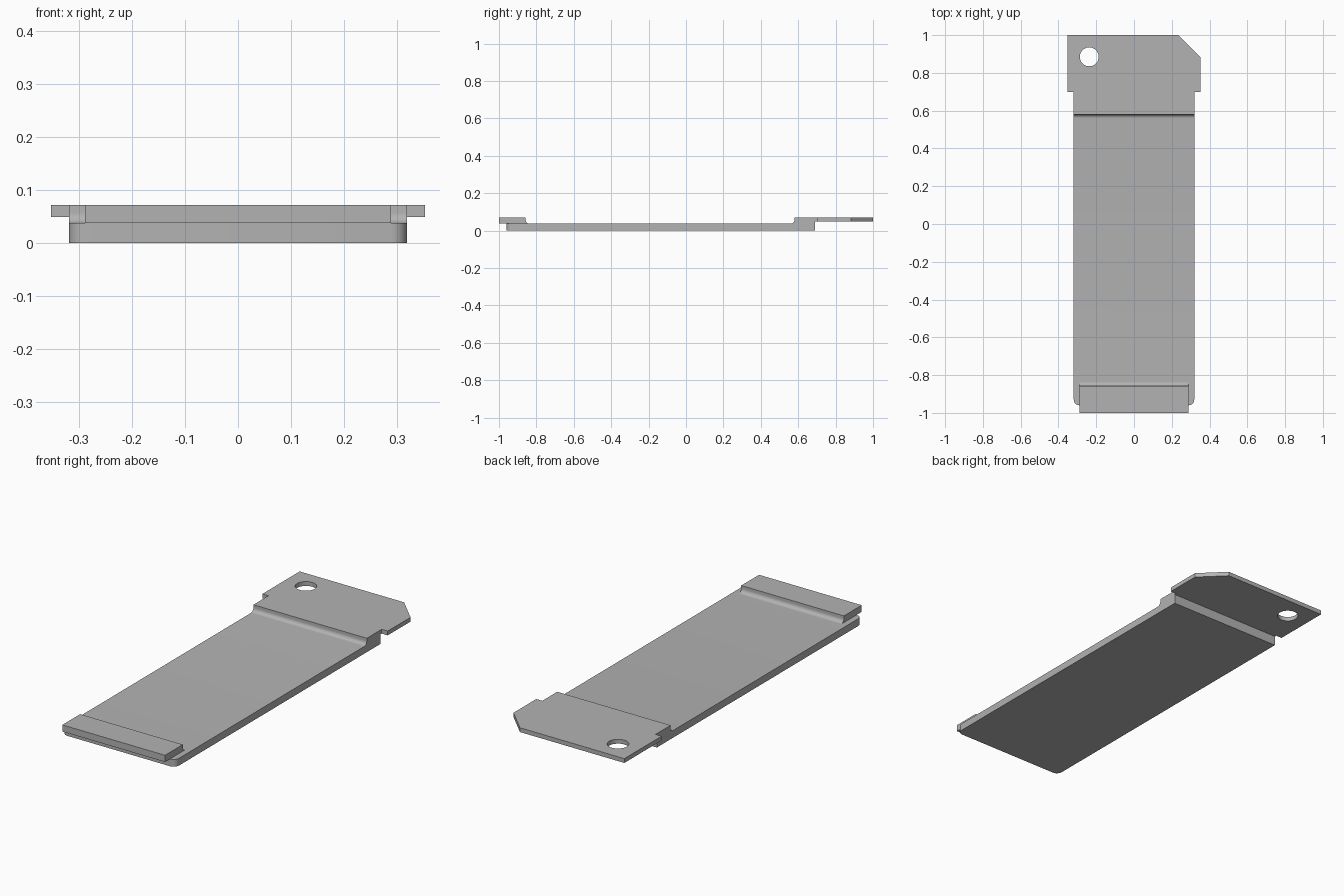
import bpy, bmesh
from math import sin, cos, pi
from mathutils import Vector

cube = bpy.data.objects.get("Cube")
if cube:
    bpy.data.objects.remove(cube, do_unlink=True)

# Single grey finish
grey = bpy.data.materials.new("plain_grey")
grey.use_nodes = True
GREY = (0.45, 0.45, 0.45, 1)
grey.diffuse_color = GREY
grey.node_tree.nodes["Principled BSDF"].inputs["Base Color"].default_value = GREY

PLATE_TOP, TAB_BOTTOM, TOP = 0.037, 0.049, 0.071
FILLET = 0.02


def extrude(name, outline, offset):
    """Prism made by sweeping a closed outline along the offset."""
    bm = bmesh.new()
    face = bm.faces.new([bm.verts.new(p) for p in outline])
    result = bmesh.ops.extrude_face_region(bm, geom=[face])
    moved = [g for g in result["geom"] if isinstance(g, bmesh.types.BMVert)]
    bmesh.ops.translate(bm, verts=moved, vec=Vector(offset))
    bmesh.ops.recalc_face_normals(bm, faces=bm.faces)
    mesh = bpy.data.meshes.new(name)
    bm.to_mesh(mesh)
    bm.free()
    mesh.materials.append(grey)
    obj = bpy.data.objects.new(name, mesh)
    bpy.context.collection.objects.link(obj)
    return obj


def side_prism(name, profile, half_width):
    return extrude(name, [(-half_width, y, z) for y, z in profile], (2 * half_width, 0, 0))


def fillet(wall_y, direction, steps=8):
    """Concave arc from the wall down to the plate surface."""
    cy, cz = wall_y + direction * FILLET, PLATE_TOP + FILLET
    angles = [i / steps * pi / 2 for i in range(steps + 1)]
    return [(cy - direction * FILLET * cos(a), cz - FILLET * sin(a)) for a in angles]


def apply_modifiers(obj):
    graph = bpy.context.evaluated_depsgraph_get()
    mesh = bpy.data.meshes.new_from_object(obj.evaluated_get(graph))
    obj.modifiers.clear()
    obj.data = mesh


# Long plate with the raised rear step
body_profile = [(-0.96, 0), (0.69, 0), (0.69, TAB_BOTTOM), (0.7, TAB_BOTTOM),
                (0.7, TOP), (0.58, TOP)] + fillet(0.58, -1) + [(-0.96, PLATE_TOP)]
body = side_prism("main_plate", body_profile, 0.319)

# Rounded front corners
bm = bmesh.new()
bm.from_mesh(body.data)
corners = [e for e in bm.edges
           if all(v.co.y < -0.95 for v in e.verts)
           and abs(e.verts[0].co.x - e.verts[1].co.x) < 0.001]
bmesh.ops.bevel(bm, geom=corners, offset=0.03, segments=6, profile=0.5, affect="EDGES")
bm.to_mesh(body.data)
bm.free()

# Front lip overhanging the plate
lip_profile = [(-1, PLATE_TOP), (-1, TOP), (-0.857, TOP)] + fillet(-0.857, 1)
lip = side_prism("front_lip", lip_profile, 0.289)

# Rear tab with one clipped corner
tab_outline = [(-0.353, 0.7), (0.353, 0.7), (0.353, 0.883), (0.235, 1), (-0.353, 1)]
tab = extrude("rear_tab", [(x, y, TAB_BOTTOM) for x, y in tab_outline], (0, 0, TOP - TAB_BOTTOM))

# Round hole through the tab
circle = [(-0.237 + 0.05 * cos(i * pi / 24), 0.885 + 0.05 * sin(i * pi / 24), 0)
          for i in range(48)]
cutter = extrude("hole_cutter", circle, (0, 0, 0.2))
cutter.hide_render = True
cut = tab.modifiers.new("hole", "BOOLEAN")
cut.operation, cut.solver, cut.object = "DIFFERENCE", "EXACT", cutter
apply_modifiers(tab)
bpy.data.objects.remove(cutter, do_unlink=True)

# Smooth curves, keep crisp edges
for obj in (body, lip, tab):
    bpy.ops.object.select_all(action="DESELECT")
    obj.select_set(True)
    bpy.context.view_layer.objects.active = obj
    bpy.ops.object.shade_smooth_by_angle(angle=pi / 6)
